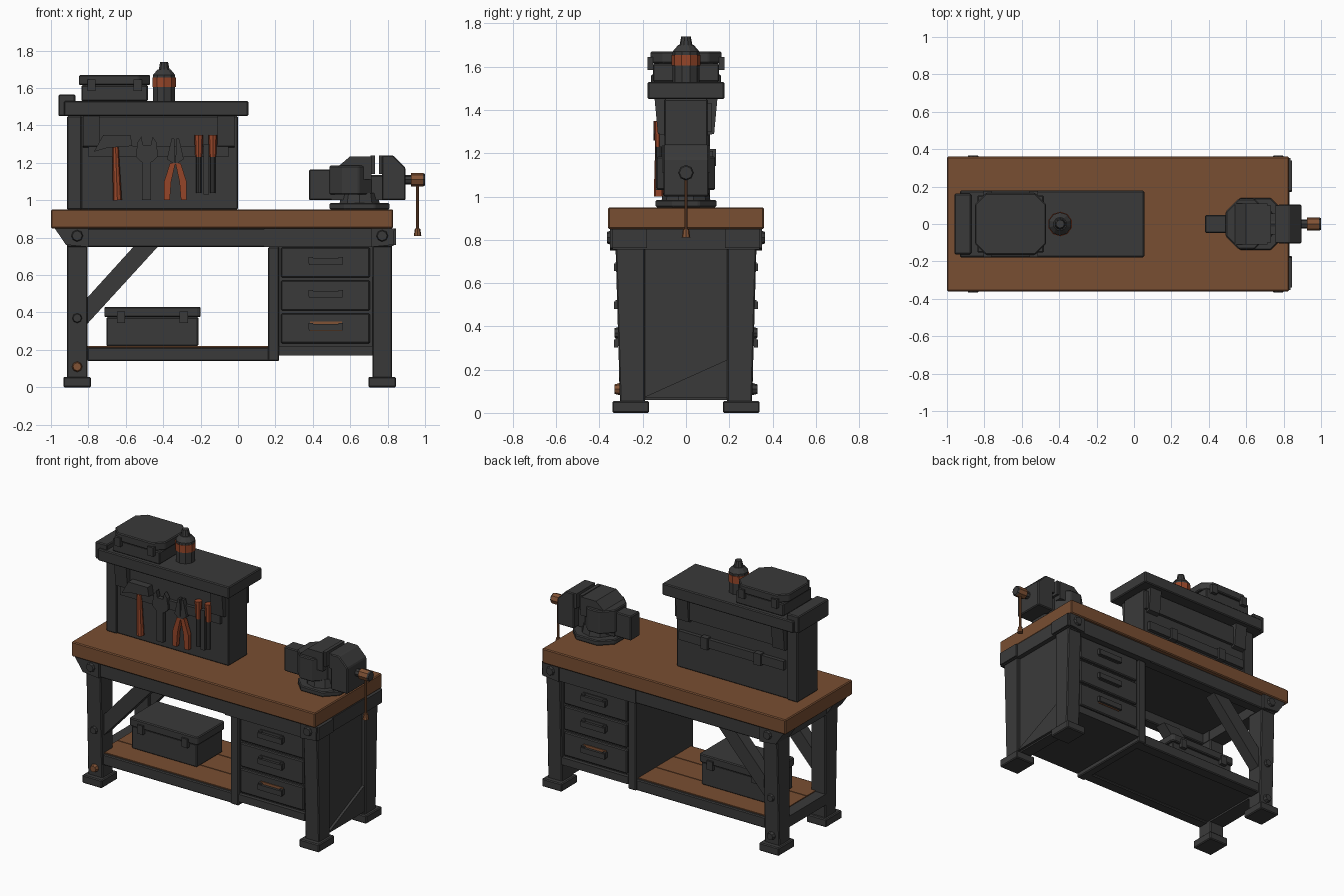
import bpy, bmesh
from mathutils import Vector

if "Cube" in bpy.data.objects:
    bpy.data.objects.remove(bpy.data.objects["Cube"], do_unlink=True)


def material(name, red, green, blue):
    mat = bpy.data.materials.new(name)
    mat.use_nodes = True
    color = (red, green, blue, 1)
    mat.diffuse_color = color
    mat.node_tree.nodes["Principled BSDF"].inputs["Base Color"].default_value = color
    return mat


IRON = material("dark iron", .042, .042, .042)
WOOD = material("brown wood", .19, .077, .032)
RUST = material("rust orange", .3, .06, .022)
COPPER = material("copper brown", .22, .085, .035)


def finish(name, bm, mat, bevel):
    bmesh.ops.recalc_face_normals(bm, faces=bm.faces)
    mesh = bpy.data.meshes.new(name)
    bm.to_mesh(mesh)
    bm.free()
    mesh.materials.append(mat)
    part = bpy.data.objects.new(name, mesh)
    bpy.context.collection.objects.link(part)
    if bevel:
        modifier = part.modifiers.new("edge", "BEVEL")
        modifier.width = bevel
        modifier.segments = 1


def prism(name, profile, axis, limits, mat=IRON, bevel=0):
    """Extrude a flat profile along an axis between two limits."""
    bm = bmesh.new()
    rings = []
    for limit in limits:
        ring = []
        for point in profile:
            coords = list(point)
            coords.insert("xyz".index(axis), limit)
            ring.append(bm.verts.new(coords))
        bm.faces.new(ring)
        rings.append(ring)
    low, high = rings
    for i in range(len(profile)):
        bm.faces.new((low[i - 1], low[i], high[i], high[i - 1]))
    finish(name, bm, mat, bevel)


def box(name, x, y, z, mat=IRON, bevel=0):
    corners = [(x[0], y[0]), (x[1], y[0]), (x[1], y[1]), (x[0], y[1])]
    prism(name, corners, "z", z, mat, bevel)


def rod(name, start, end, radius, tip=None, mat=IRON, sides=8):
    start, end = Vector(start), Vector(end)
    along = end - start
    bm = bmesh.new()
    bmesh.ops.create_cone(bm, cap_ends=True, segments=sides, radius1=radius,
                          radius2=tip or radius, depth=along.length)
    bm.transform(along.to_track_quat("Z", "Y").to_matrix().to_4x4())
    bmesh.ops.translate(bm, verts=bm.verts, vec=(start + end) / 2)
    finish(name, bm, mat, 0)


def octagon(x, y, cut):
    left, right = x
    front, back = y
    return [(left + cut, front), (right - cut, front), (right, front + cut), (right, back - cut),
            (right - cut, back), (left + cut, back), (left, back - cut), (left, front + cut)]


def both(half):
    return (-half, half)


def around(centre, half):
    return (centre - half, centre + half)


def span(side, inner, outer):
    return sorted((side * inner, side * outer))


# Shared levels, limits and edge sizes
TOP, DECK, APRON, SHELF, RAIL = .95, .85, .75, .22, .14
RIGHT_LEG, LEFT_LEG = (-.915, -.805), (.718, .824)
FRAME, OUTER, LEG_INNER = .31, .34, .19
SOFT, THIN = .006, .012
SIDES = {"front": -1, "back": 1}
LEGS = {"right": RIGHT_LEG, "left": LEFT_LEG}

# Worktop and frame
box("worktop", (-1, .83), both(.36), (DECK, TOP), WOOD, SOFT)
box("under_worktop_panel", (-.9, .8), both(FRAME), (DECK - .03, DECK))
for label, side in SIDES.items():
    box(label + "_apron", (RIGHT_LEG[0], LEFT_LEG[1]), span(side, .26, .335), (APRON, DECK), IRON, SOFT)
    box(label + "_apron_plate", (RAIL, LEFT_LEG[0]), span(side, FRAME, OUTER), (APRON, DECK))
    box(label + "_shelf_rail", (RIGHT_LEG[1], .2), span(side, SHELF, .3), (RAIL, SHELF - SOFT), IRON, SOFT)
    brace = [(RIGHT_LEG[1], OUTER), (RIGHT_LEG[1], .48), (-.56, APRON), (-.43, APRON)]
    prism(label + "_brace", brace, "y", span(side, .21, .29))

    # Legs with feet, bolts and corner plates
    for end, leg in LEGS.items():
        tag = label + "_" + end
        middle = sum(leg) / 2
        taper = [(side * LEG_INNER, .04), (side * .305, .04), (side * .328, DECK), (side * LEG_INNER, DECK)]
        prism(tag + "_leg", taper, "x", leg, IRON, SOFT)
        box(tag + "_foot", around(middle, .074), span(side, .17, OUTER), (0, .055), IRON, SOFT)
        rod(tag + "_corner_bolt", (middle, side * OUTER, .81), (middle, side * .366, .81), .036, .026)
        if end == "right":
            for height in (.11, .37):
                mat = COPPER if label == "front" and height < SHELF else IRON
                rod(tag + "_leg_bolt", (middle, side * .3, height), (middle, side * .33, height), .03, .022, mat)
        outward = -1 if end == "right" else 1
        reach = .12 if end == "right" else .065
        plate = [(middle + outward * reach, DECK), (middle + outward * .06, APRON + THIN),
                 (middle - outward * .06, APRON), (middle - outward * .06, DECK)]
        prism(tag + "_corner_plate", plate, "y", span(side, .2, .352))
    box(label + "_corner_strap", (LEFT_LEG[1], .845), span(side, .18, OUTER), (APRON + THIN, DECK))
box("right_end_apron", RIGHT_LEG, both(FRAME), (APRON, DECK))
box("left_end_apron", (LEFT_LEG[0], .832), both(OUTER), (APRON + SOFT, DECK))
box("right_end_rail", RIGHT_LEG, both(SHELF), (RAIL, SHELF - SOFT))
box("left_end_panel", (LEFT_LEG[0], .8), both(SHELF), (.06, APRON + THIN))
prism("left_end_gusset", [(-.2, .07), (.2, .07), (.2, .25)], "x", around(.805, THIN))

# Lower shelf
box("shelf_base", (-.84, .17), both(.25), (RAIL + THIN, .2))
for row in (-1, 0, 1):
    box("shelf_board", (-.84, .17), around(row * LEG_INNER, LEG_INNER / 2 - SOFT / 2), (.195, SHELF), WOOD)

# Drawer cabinet, with drawers on both faces
box("cabinet_body", (.2, .76), both(.285), (.17, DECK - SOFT))
box("cabinet_side", (.16, SHELF), both(FRAME), (RAIL, APRON), IRON, SOFT)
for label, side in SIDES.items():
    box(label + "_cabinet_sill", (SHELF, LEFT_LEG[0]), span(side, .25, FRAME), (.17, SHELF))
    for row in range(3):
        middle = .315 + row * .176
        box(label + "_drawer", (.23, .705), span(side, .27, .305), around(middle, .08), IRON, SOFT)
        box(label + "_handle_plate", around(.47, .085), span(side, .3, FRAME),
            around(middle + THIN, .026), IRON if row else COPPER)
        box(label + "_handle", around(.47, .09), span(side, .315, .332), around(middle + SOFT, .018))
        for post in (-1, 1):
            box(label + "_handle_post", around(.47 + post * .08, THIN), span(side, .3, .325),
                around(middle + THIN, .018))


# Toolboxes
def toolbox(name, x, depth, bottom, top, cut):
    seam = top - .055
    middle, half = sum(x) / 2, (x[1] - x[0]) / 2
    box(name + "_body", around(middle, half - THIN), both(depth - THIN), (bottom, seam), IRON, SOFT)
    prism(name + "_lid", octagon(x, both(depth), cut), "z", (seam, top), IRON, SOFT)
    for side in (-1, 1):
        for end in (-1, 1):
            box(name + "_latch", around(middle + end * half * .65, .022), around(side * depth, THIN),
                around(seam, .03))


WALL_TOP, LEDGE = 1.45, 1.53
toolbox("shelf_toolbox", (-.715, -.2), .15, SHELF, .43, THIN)
toolbox("top_toolbox", (-.85, -.47), .165, LEDGE, 1.67, .06)

# Tool wall
box("tool_wall", (-.85, 0), both(.1), (TOP, WALL_TOP), IRON, SOFT)
box("tool_wall_post", around(-.875, .04), both(.11), (TOP, WALL_TOP), IRON, SOFT)
box("tool_wall_ledge", (-.93, .055), both(.178), (WALL_TOP, LEDGE), IRON, SOFT)
box("ledge_end_cap", (-.96, -.87), both(.162), (WALL_TOP, LEDGE + .035), IRON, SOFT)
box("front_tool_rail", (-.8, -.05), (-.122, -.1), around(1.26, .03))
box("back_tool_rail", (-.82, -.03), (.1, .125), around(1.18, .03))
box("back_upper_strip", (-.83, 0), (.1, .12), (1.3, 1.43))
for middle in (-.785, -.065):
    for side in (-1, 1):
        bracket = [(side * .09, 1.28), (side * .13, 1.29), (side * .145, WALL_TOP), (side * .09, WALL_TOP)]
        prism("ledge_bracket", bracket, "x", around(middle, .045))
for middle in (-.63, -.23):
    box("back_rail_clip", around(middle, .025), (.1, .138), around(1.18, .04))

# Hanging tools share one plane and one thickness
HANG = -.125
FLAT = around(HANG, .015)

# Hammer
rod("hammer_handle", (-.645, HANG, 1), (-.655, HANG, 1.29), .024, .016, RUST)
hammer = [(-.77, 1.26), (-.72, 1.35), (-.575, 1.35), (-.565, 1.29), (-.7, 1.28)]
prism("hammer_head", hammer, "y", around(HANG, .025))

# Wrench with open jaw
box("wrench_shank", around(-.49, .024), FLAT, (1, 1.23))
prism("wrench_head", octagon(around(-.487, .058), around(1.25, .045), .028), "y", FLAT)
for side in (-1, 1):
    jaw = [(-.487 + side * offset, height) for offset, height in
           ((.058, 1.25), (.05, 1.31), (.03, OUTER + 1), (.018, 1.28))]
    prism("wrench_jaw", jaw, "y", FLAT)


# Pliers, mirrored halves
def plier_half(name, offsets, side, mat):
    prism(name, [(-.335 + side * offset, height) for offset, height in offsets], "y", FLAT, mat)


for side in (-1, 1):
    plier_half("pliers_grip", [(0, 1.2), (.028, 1.2), (.06, 1.1), (.06, 1), (.03, 1), (.022, 1.1)], side, RUST)
    plier_half("pliers_jaw", [(0, 1.19), (.045, 1.22), (.02, 1.33), (SOFT, 1.33)], side, IRON)

# Screwdrivers and chisel
for middle in (-.21, -.135):
    rod("screwdriver_handle", (middle, HANG, 1.23), (middle, HANG, 1.35), .018, .024, RUST)
    rod("screwdriver_shaft", (middle, HANG, 1.04), (middle, HANG, 1.24), .014)
box("chisel", around(-.17, .015), FLAT, (1.03, 1.3))


# Spray can
def can_part(name, bottom, height, radius, tip, mat=IRON):
    base = Vector((-.395, 0, LEDGE + bottom))
    rod(name, base, base + Vector((0, 0, height)), radius, tip, mat, 10)


can_part("can_body", 0, RAIL, .062, .062)
can_part("can_band", .075, .05, .066, .066, RUST)
can_part("can_shoulder", RAIL, .03, .062, .036)
can_part("can_nozzle", .17, .04, .03, .022)

# Bench vice
SCREW = 1.11
prism("vice_base", octagon(around(.65, .16), both(RAIL), .08), "z", (TOP, .985), IRON, SOFT)
rod("vice_swivel", (.65, 0, TOP), (.65, 0, 1.04), .12, .1, IRON, 10)
box("vice_slide", (.5, .88), both(.055), (1, 1.13))
box("vice_anvil", (.38, .56), both(.048), (1, 1.165), IRON, SOFT)
prism("vice_fixed_jaw", octagon((.49, .715), both(.135), .07), "z", (1.03, 1.185), IRON, SOFT)
fixed_top = [(.535, SCREW), (.535, 1.18), (.6, 1.235), (.715, 1.235), (.715, SCREW)]
prism("vice_fixed_jaw_top", fixed_top, "y", both(.11))
moving = [(.77, 1), (.77, 1.24), (.83, 1.24), (.895, 1.175), (.895, 1)]
prism("vice_moving_jaw", moving, "y", both(.105), IRON, SOFT)
for middle in (.72, .765):
    box("vice_jaw_plate", around(middle, THIN), both(.1), (RAIL + 1, 1.24))
rod("vice_screw", (.7, 0, SCREW), (.93, 0, SCREW), .025)
rod("vice_screw_head", (.925, 0, SCREW), (.99, 0, SCREW), .036, .036, COPPER)
rod("vice_screw_cap", (.99, 0, SCREW), (1, 0, SCREW), .036, .03)
rod("vice_handle", (.96, 0, DECK), (.96, 0, SCREW), .008, None, COPPER)
rod("vice_handle_knob", (.96, 0, .81), (.96, 0, DECK), .02, .014, COPPER)
